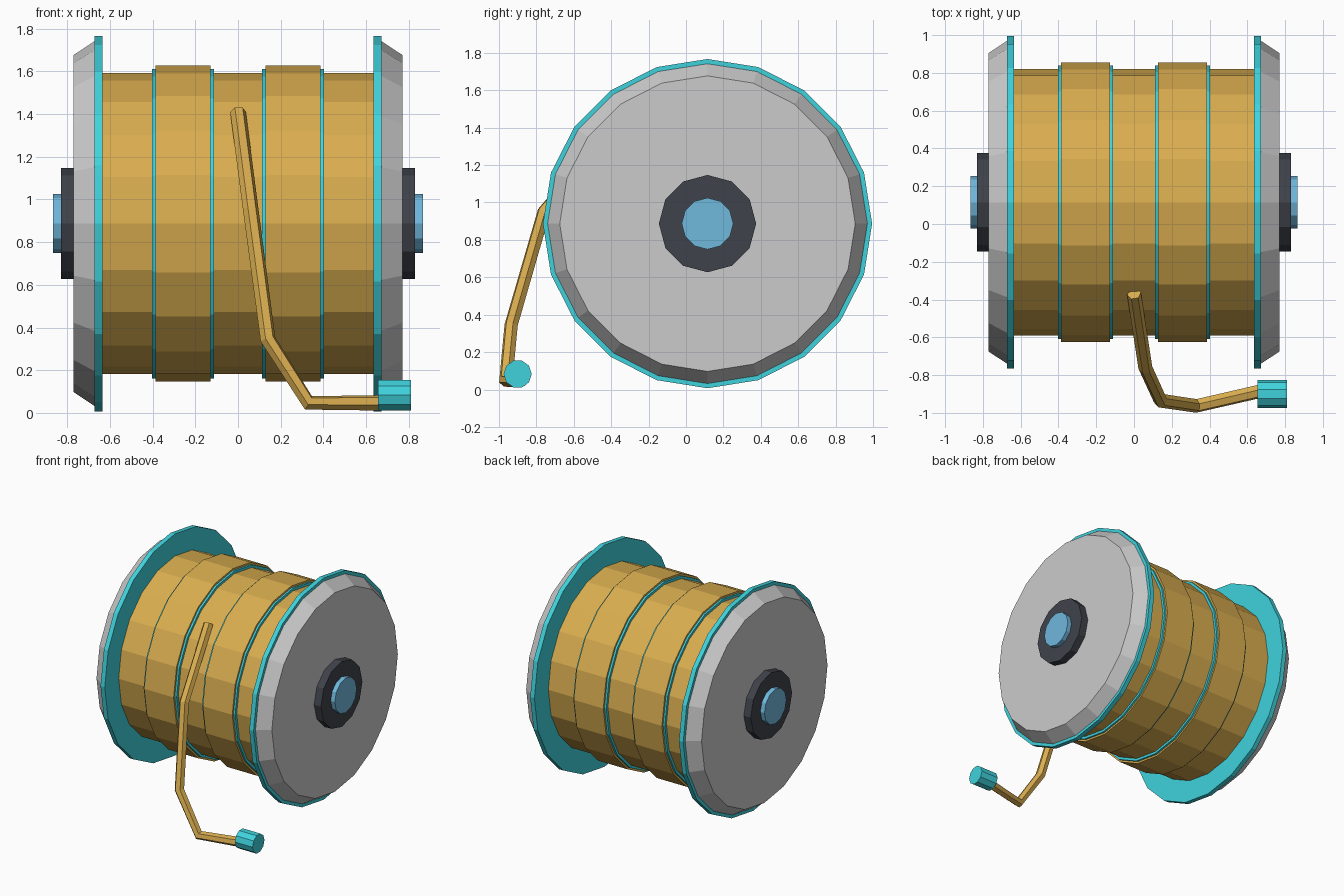
import bpy, bmesh
from math import sin, cos, tau

if "Cube" in bpy.data.objects:
    bpy.data.objects.remove(bpy.data.objects["Cube"])

AY, AZ = 0.115, 0.887  # reel axis


def material(name, rgb):
    m = bpy.data.materials.new(name)
    m.diffuse_color = (*rgb, 1)
    m.use_nodes = True
    m.node_tree.nodes["Principled BSDF"].inputs["Base Color"].default_value = m.diffuse_color
    return m


GOLD = material("gold", (0.70, 0.42, 0.08))
CYAN = material("cyan", (0.05, 0.65, 0.72))
DARK = material("dark", (0.05, 0.055, 0.07))
BLUE = material("blue", (0.16, 0.48, 0.72))


def lathe(name, profile, sides, mat=None, y=AY, z=AZ):
    """Closed solid turned around the x axis from (x, radius) pairs."""
    if profile[0][0] > profile[-1][0]:
        profile = profile[::-1]
    bm = bmesh.new()
    rings = [[bm.verts.new((x, y + r * cos(tau * i / sides), z + r * sin(tau * i / sides)))
              for i in range(sides)] for x, r in profile]
    for a, b in zip(rings, rings[1:]):
        for i in range(sides):
            j = (i + 1) % sides
            bm.faces.new((a[i], a[j], b[j], b[i]))
    bm.faces.new(rings[0][::-1])
    bm.faces.new(rings[-1])
    bmesh.ops.recalc_face_normals(bm, faces=bm.faces)
    me = bpy.data.meshes.new(name)
    bm.to_mesh(me)
    bm.free()
    if mat:
        me.materials.append(mat)
    ob = bpy.data.objects.new(name, me)
    bpy.context.collection.objects.link(ob)
    return ob


# Wound drum
lathe("drum", [(-0.64, 0.705), (0.64, 0.705)], 20, GOLD)

# Parts repeated on both sides
for s, side in ((-1, "left"), (1, "right")):
    def part(name, profile, sides, mat=None):
        lathe(f"{side}_{name}", [(s * x, r) for x, r in profile], sides, mat)
    part("band_trim", [(0.112, 0.725), (0.402, 0.725)], 20, CYAN)
    part("band", [(0.128, 0.74), (0.387, 0.74)], 20, GOLD)
    part("flange_rim", [(0.635, 0.88), (0.672, 0.88)], 20, CYAN)
    part("flange", [(0.637, 0.878), (0.77, 0.79)], 20)
    part("hub", [(0.765, 0.26), (0.83, 0.26)], 12, DARK)
    part("axle_cap", [(0.825, 0.138), (0.866, 0.138)], 12, BLUE)

# Loose cord end
path = [(0.0, -0.37, 1.41), (0.06, -0.76, 0.95), (0.14, -0.935, 0.345),
        (0.33, -0.963, 0.047), (0.67, -0.885, 0.047)]
cu = bpy.data.curves.new("cord", 'CURVE')
cu.dimensions = '3D'
cu.bevel_depth = 0.037
cu.bevel_resolution = 1
cu.use_fill_caps = True
sp = cu.splines.new('POLY')
sp.points.add(len(path) - 1)
for p, co in zip(sp.points, path):
    p.co = (*co, 1)
sp.use_smooth = False
cu.materials.append(GOLD)
bpy.context.collection.objects.link(bpy.data.objects.new("cord", cu))

# Plug at the cord end
lathe("plug", [(0.655, 0.075), (0.81, 0.075)], 10, CYAN, y=-0.9, z=0.083)
